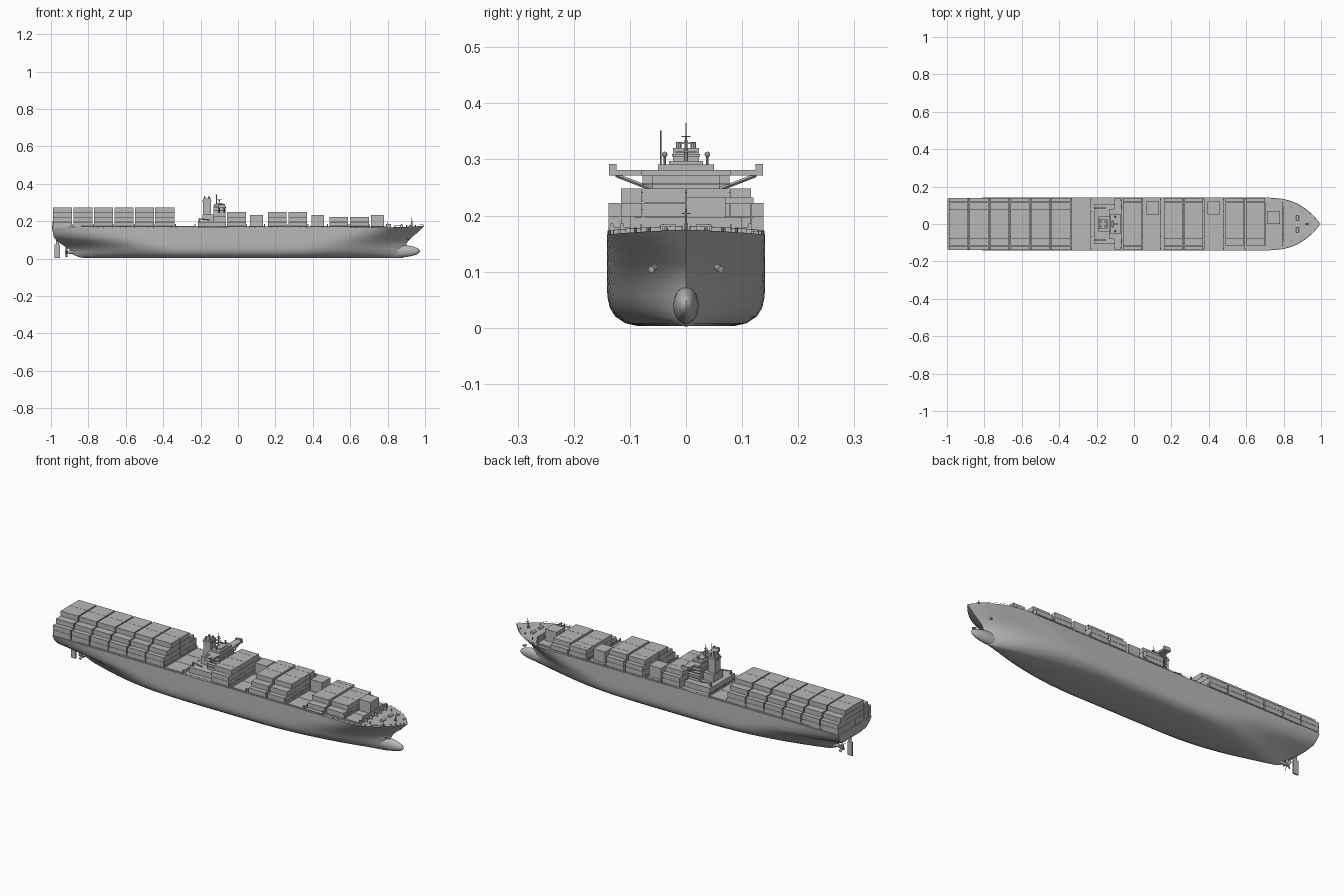
import bpy, bmesh, math
from mathutils import Vector, Matrix

if "Cube" in bpy.data.objects:
    bpy.data.objects.remove(bpy.data.objects["Cube"])

grey = bpy.data.materials.new("plain grey")
grey.use_nodes = True
tone = (0.48, 0.48, 0.48, 1)
grey.diffuse_color = tone
grey.node_tree.nodes["Principled BSDF"].inputs["Base Color"].default_value = tone


def finish(name, bm, smooth=False):
    bmesh.ops.recalc_face_normals(bm, faces=bm.faces)
    mesh = bpy.data.meshes.new(name)
    bm.to_mesh(mesh)
    bm.free()
    mesh.materials.append(grey)
    obj = bpy.data.objects.new(name, mesh)
    bpy.context.collection.objects.link(obj)
    if smooth:
        bpy.ops.object.select_all(action="DESELECT")
        obj.select_set(True)
        bpy.context.view_layer.objects.active = obj
        bpy.ops.object.shade_smooth_by_angle(angle=math.radians(40))
    return obj


def add_box(bm, x, y, z):
    """Box from (low, high) pairs on each axis."""
    size = [b - a for a, b in (x, y, z)]
    mid = [(a + b) / 2 for a, b in (x, y, z)]
    bmesh.ops.create_cube(bm, size=1, matrix=Matrix.Translation(mid) @ Matrix.Diagonal((*size, 1)))


def add_rod(bm, a, b, radius, end=None, sides=8):
    a, b = Vector(a), Vector(b)
    turn = (b - a).to_track_quat("Z", "Y").to_matrix().to_4x4()
    bmesh.ops.create_cone(bm, cap_ends=True, segments=sides, radius1=radius,
                          radius2=radius if end is None else end, depth=(b - a).length,
                          matrix=Matrix.Translation((a + b) / 2) @ turn)


def boxes(name, items):
    bm = bmesh.new()
    for item in items:
        add_box(bm, *item)
    return finish(name, bm)


def both(y):
    return [y, (-y[1], -y[0])]


# Hull: waterlines (z, stern x, bow x, half beam, bow length, stern width, stern run)
LINES = [
    (.003, -.82, .88, .085, .75, 0, .7),
    (.008, -.85, .89, .108, .7, 0, .65),
    (.02, -.88, .9, .126, .65, 0, .6),
    (.036, -.89, .9, .136, .6, 0, .57),
    (.055, -.91, .9, .14, .56, .02, .53),
    (.075, -.94, .9, .141, .52, .15, .5),
    (.095, -.97, .91, .141, .46, .52, .45),
    (.115, -.985, .93, .141, .42, .77, .4),
    (.14, -.99, .962, .141, .36, .91, .35),
    (.166, -.996, .997, .141, .31, .97, .3),
]
DECK = LINES[-1][0]
STEPS = 56


def sheer(x):
    return .009 * max(0, (x - .75) / .25) ** 1.5


def half_beam(line, x):
    z, stern, bow, beam, entry, width, run = line
    s = min(1, max(0, (bow - x) / entry))
    r = min(1, max(0, (x - stern) / run))
    power = 1.9 + z / DECK
    return beam * (1 - (1 - s) ** power) * (width + (1 - width) * (1 - (1 - r) ** 2))


bm = bmesh.new()
rings = []
for line in LINES:
    z, stern, bow = line[:3]
    side = []
    for i in range(STEPS + 1):
        x = stern + (bow - stern) * (1 - math.cos(math.pi * i / STEPS)) / 2
        side.append((x, half_beam(line, x), z + (sheer(x) if z == DECK else 0)))
    loop = side + [(x, -y, h) for x, y, h in reversed(side[:-1])]
    rings.append([bm.verts.new(p) for p in loop])
count = len(rings[0])
for low, high in zip(rings, rings[1:]):
    for i in range(count):
        j = (i + 1) % count
        bm.faces.new((low[i], low[j], high[j], high[i]))
for ring in (rings[0], rings[-1]):
    for i in range(STEPS):
        quad = [ring[i], ring[i + 1], ring[count - 2 - i], ring[count - 1 - i]]
        bm.faces.new(list(dict.fromkeys(quad)))
bmesh.ops.remove_doubles(bm, verts=bm.verts, dist=.0001)
finish("hull", bm, True)

bm = bmesh.new()
bmesh.ops.create_uvsphere(bm, u_segments=24, v_segments=16, radius=1,
                          matrix=Matrix.Translation((.86, 0, .04)) @ Matrix.Diagonal((.113, .023, .033, 1)))
finish("bulbous_bow", bm, True)

# Rudder, propeller shaft and blades
boxes("rudder", [((-.98, -.952), (-.004, .004), (.002, .075)), ((-.972, -.956), (-.003, .003), (.07, .1))])
bm = bmesh.new()
add_rod(bm, (-.925, 0, .034), (-.82, 0, .034), .007, .012, 12)
for k in range(5):
    turn = Matrix.Translation((-.917, 0, .034)) @ Matrix.Rotation(math.tau * k / 5, 4, "X")
    bmesh.ops.create_cube(bm, size=1, matrix=turn @ Matrix.Translation((0, 0, .014))
                          @ Matrix.Rotation(.6, 4, "Z") @ Matrix.Diagonal((.003, .013, .026, 1)))
finish("propeller", bm)

# Cargo bays: start, end, and tier count for each column of stacked boxes
COLUMNS = [(-.139, -.116), (-.116, -.078), (-.078, 0), (0, .078), (.078, .116), (.116, .139)]
TIER, BASE = .0257, .172
AFT = [(-.99 + .1095 * i, -.887 + .1095 * i, "234432") for i in range(6)]
FORE = [(-.06, .042, "233332"), (.16, .258, "123332"), (.27, .37, "123332"),
        (.49, .588, "012222"), (.6, .7, "012221")]
for number, (x0, x1, tiers) in enumerate(AFT + FORE):
    stack = []
    for (y0, y1), n in zip(COLUMNS, tiers):
        for t in range(int(n)):
            low = BASE + t * TIER
            stack.append(((x0, x1), (y0 + .0005, y1 - .0005), (low, low + TIER - .001)))
    boxes(f"container_stack_{number + 1}", stack)
for number, (x0, x1, y0) in enumerate([(.064, .134, .05), (.392, .46, .05), (.712, .78, 0)]):
    boxes(f"single_cargo_box_{number + 1}", [((x0, x1), (y0, y0 + .07), (BASE, .232))])

# Hatch covers under every bay, and lashing frames in the gaps
bays = [(a, b) for a, b, _ in AFT + FORE] + [(-.335, -.235), (.06, .138), (.385, .475), (.71, .79)]
covers, frames = [], []
for x0, x1 in bays:
    wide = .136 if x1 < .7 else .118
    for k in range(3):
        y0 = -wide + k * wide * 2 / 3
        covers.append(((x0, x1), (y0 + .001, y0 + wide * 2 / 3 - .001), (.16, BASE)))
    frames.append(((x1 + .003, x1 + .006), (-wide, wide), (.16, .18)))
    for k in range(5):
        y = -wide + .004 + k * (wide - .004) / 2
        frames.append(((x1 + .002, x1 + .007), (y - .003, y + .003), (.16, .186)))
boxes("hatch_covers", covers)
boxes("lashing_frames", frames)

# Deck house with stepped decks
house = [((-.215, -.065), (-.105, .105), (.16, .195)),
         ((-.13, -.066), (-.072, .072), (.195, .225)),
         ((-.13, -.068), (-.06, .06), (.225, .271)),
         ((-.19, -.13), (-.04, .04), (.195, .235)),
         ((-.128, -.072), (-.05, .05), (.28, .291)),
         ((-.118, -.082), (-.03, .03), (.291, .297))]
house += [((-.132, -.064), (-.078, .078), (z, z + .002)) for z in (.21, .225, .24, .255)]
boxes("deck_house", house)

# Bridge deck, wings, wing shelters and braces
wing = [((-.13, -.064), (-.08, .08), (.271, .281)), ((-.105, -.068), (-.137, .137), (.271, .281))]
for y in both((.124, .137)):
    wing += [((-.072, -.07), y, (.281, .292)), ((-.104, -.102), y, (.281, .287))]
for y in both((.135, .137)):
    wing.append(((-.104, -.07), y, (.281, .29)))
boxes("bridge_wings", wing)
bm = bmesh.new()
for s in (-1, 1):
    for x in (-.1, -.074):
        add_rod(bm, (x, s * .125, .272), (x, s * .06, .247), .0035, sides=4)
finish("wing_braces", bm)

# Funnel with exhaust pipes
boxes("funnel", [((-.188, -.145), (-.023, .023), (.19, .32)), ((-.192, -.141), (-.025, .025), (.305, .31))])
bm = bmesh.new()
for x in (-.178, -.156):
    for y in (-.013, .013):
        add_rod(bm, (x, y, .318), (x, y, .331), .005)
finish("exhaust_pipes", bm, True)

# Radar mast, aerials and domes
bm = bmesh.new()
add_rod(bm, (-.115, 0, .29), (-.115, 0, .34), .004, .002)
add_rod(bm, (-.115, 0, .34), (-.115, 0, .365), .001)
for z, w in ((.312, .02), (.328, .014), (.34, .008)):
    add_box(bm, (-.12, -.11), (-w, w), (z, z + .002))
add_box(bm, (-.112, -.085), (-.004, .004), (.312, .316))
add_rod(bm, (-.12, -.045, .29), (-.12, -.045, .352), .001)
for y in (-.038, .038):
    add_rod(bm, (-.1, y, .29), (-.1, y, .307), .002)
    bmesh.ops.create_icosphere(bm, subdivisions=2, radius=.005, matrix=Matrix.Translation((-.1, y, .309)))
finish("radar_mast", bm)

# Stores cranes behind the house
bm = bmesh.new()
for s in (-1, 1):
    add_rod(bm, (-.205, s * .085, .19), (-.205, s * .085, .215), .005)
    add_rod(bm, (-.205, s * .085, .213), (-.15, s * .085, .206), .003)
finish("stores_cranes", bm)

# Foredeck: breakwater, winches, bollards and mast
boxes("breakwater", [((.798, .803), (-.1, .1), (.16, .197))]
      + [((.803, .818), (y - .001, y + .001), (.16, .185)) for y in (-.08, -.04, 0, .04, .08)])
bm = bmesh.new()
for s in (-1, 1):
    add_rod(bm, (.875, s * .018, .176), (.875, s * .045, .176), .008, sides=12)
    for x, y in ((.84, .09), (.9, .065), (.95, .035)):
        add_rod(bm, (x, s * y, .165), (x, s * y, .179), .003)
    add_rod(bm, (.9, s * .055, .108), (.915, s * .062, .104), .006)
finish("mooring_gear", bm)
bm = bmesh.new()
add_rod(bm, (.93, 0, .165), (.93, 0, .222), .003, .001)
add_box(bm, (.927, .933), (-.008, .008), (.203, .205))
add_rod(bm, (.915, 0, .165), (.93, 0, .2), .0015)
add_rod(bm, (-.994, 0, .165), (-.994, 0, .2), .001)
finish("bow_mast_and_stern_staff", bm)

# Side railing that follows the deck edge
bm = bmesh.new()
for s in (-1, 1):
    last = None
    for i in range(67):
        x = -.99 + i * .03
        foot = Vector((x, s * max(0, half_beam(LINES[-1], x) - .002), DECK + sheer(x)))
        head = foot + Vector((0, 0, .007))
        add_rod(bm, foot, head, .0006, sides=4)
        if last:
            add_rod(bm, last, head, .0005, sides=4)
        last = head
finish("side_railing", bm)
